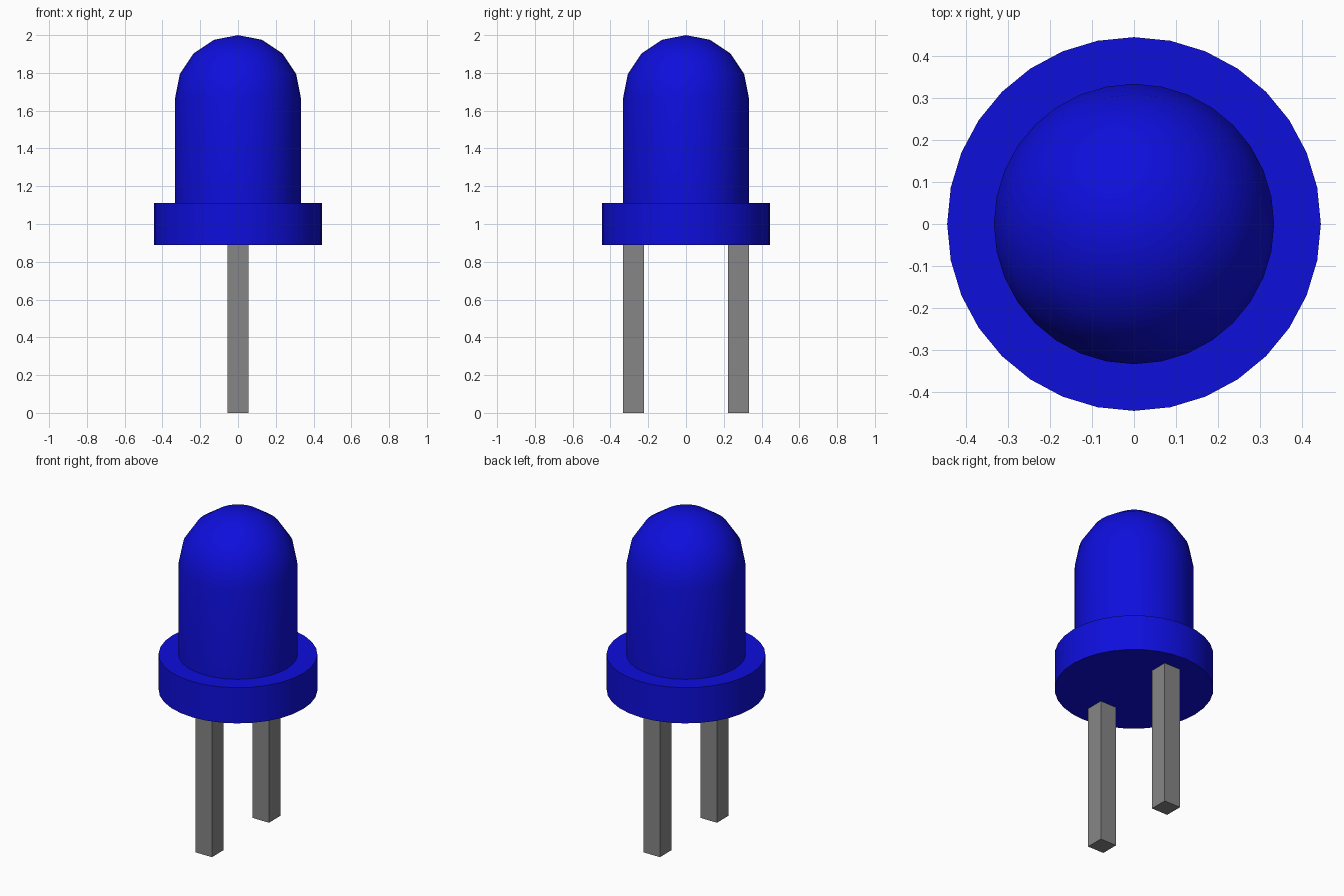
import bpy
import bmesh
from math import cos, sin, pi, radians
from mathutils import Vector

if "Cube" in bpy.data.objects:
    bpy.data.objects.remove(bpy.data.objects["Cube"])

SIDES = 32
LENS_R, FLANGE_R = 0.333, 0.444
FLANGE_BOTTOM, FLANGE_TOP, DOME_BASE = 0.89, 1.11, 1.667
LEG_WIDTH, LEG_Y = 0.111, 0.278


def make_material(name, color):
    mat = bpy.data.materials.new(name)
    mat.use_nodes = True
    mat.diffuse_color = color
    mat.node_tree.nodes["Principled BSDF"].inputs["Base Color"].default_value = color
    return mat


def add_object(name, bm, mat):
    bmesh.ops.recalc_face_normals(bm, faces=bm.faces)
    mesh = bpy.data.meshes.new(name)
    bm.to_mesh(mesh)
    bm.free()
    mesh.materials.append(mat)
    obj = bpy.data.objects.new(name, mesh)
    bpy.context.collection.objects.link(obj)
    return obj


def lathe(name, profile, mat):
    """Revolve (radius, height) points about z; both ends lie on the axis."""
    bm = bmesh.new()
    verts = [bm.verts.new((r, 0, z)) for r, z in profile]
    edges = [bm.edges.new(pair) for pair in zip(verts, verts[1:])]
    bmesh.ops.spin(bm, geom=verts + edges, cent=(0, 0, 0), axis=(0, 0, 1),
                   angle=2 * pi, steps=SIDES)
    bmesh.ops.remove_doubles(bm, verts=bm.verts, dist=0.0005)
    return add_object(name, bm, mat)


blue = make_material("blue plastic", (0.0044, 0.0044, 0.72, 1))
grey = make_material("grey metal", (0.24, 0.24, 0.24, 1))

# Housing: wide flange, cylindrical lens and rounded dome in one profile
dome = [(LENS_R * cos(i * pi / 8), DOME_BASE + LENS_R * sin(i * pi / 8))
        for i in range(5)]
profile = [(0, FLANGE_BOTTOM), (FLANGE_R, FLANGE_BOTTOM),
           (FLANGE_R, FLANGE_TOP), (LENS_R, FLANGE_TOP)] + dome
housing = lathe("lens_and_flange", profile, blue)
bpy.ops.object.select_all(action="DESELECT")
housing.select_set(True)
bpy.context.view_layer.objects.active = housing
bpy.ops.object.shade_smooth_by_angle(angle=radians(40))

# Legs: two square pins under the flange
for name, side in (("front_leg", -1), ("back_leg", 1)):
    bm = bmesh.new()
    bmesh.ops.create_cube(bm, size=1)
    bmesh.ops.scale(bm, vec=(LEG_WIDTH, LEG_WIDTH, FLANGE_BOTTOM), verts=bm.verts)
    bmesh.ops.translate(bm, vec=Vector((0, side * LEG_Y, FLANGE_BOTTOM / 2)),
                        verts=bm.verts)
    add_object(name, bm, grey)
